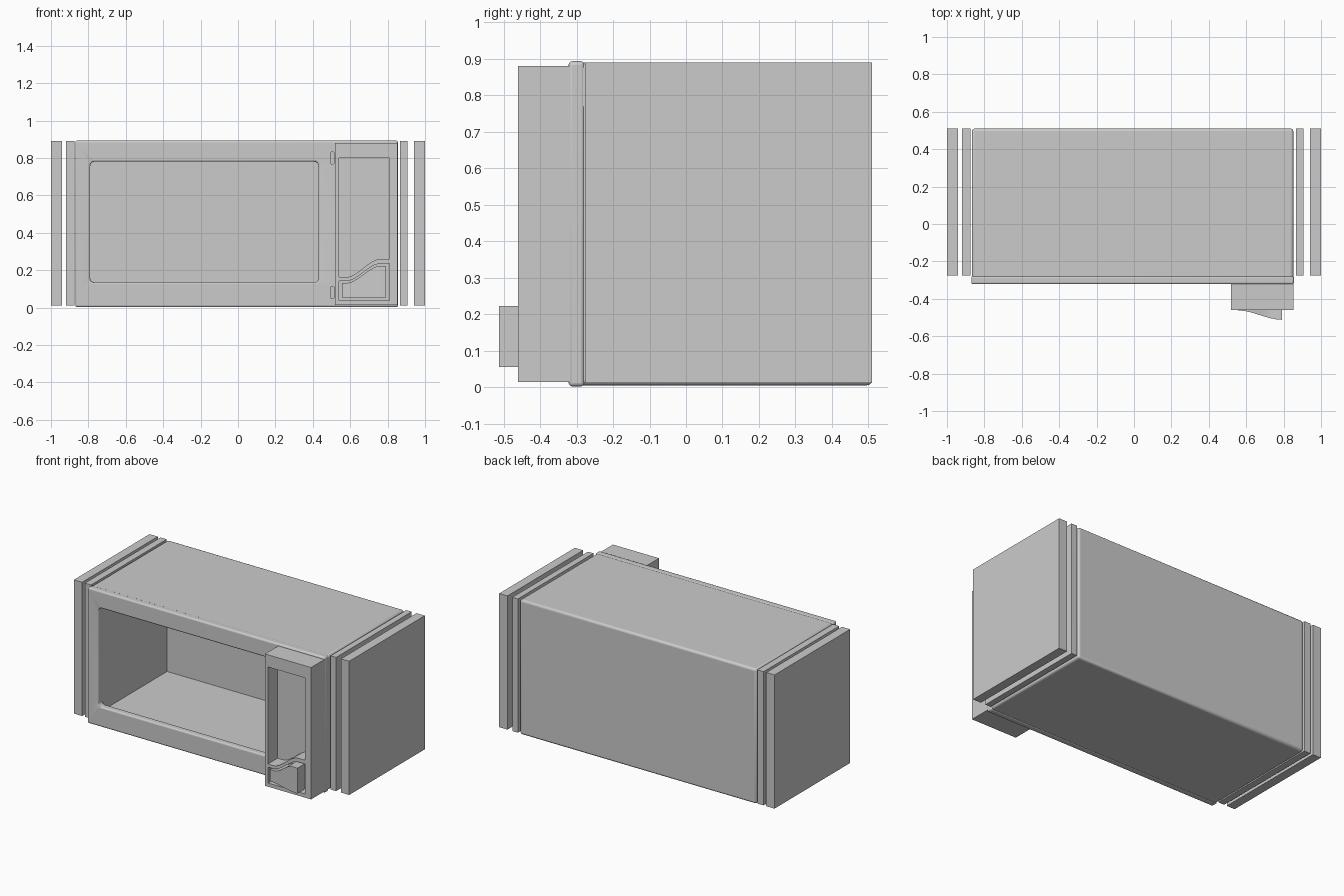
import bpy, bmesh, math
from mathutils import Vector

cube = bpy.data.objects.get("Cube")
if cube:
    bpy.data.objects.remove(cube, do_unlink=True)

grey = bpy.data.materials.new("plain_grey")
grey.use_nodes = True
COLOUR = (0.6, 0.6, 0.6, 1)
grey.diffuse_color = COLOUR
grey.node_tree.nodes["Principled BSDF"].inputs["Base Color"].default_value = COLOUR


def finish(name, bm):
    bmesh.ops.recalc_face_normals(bm, faces=bm.faces)
    mesh = bpy.data.meshes.new(name)
    bm.to_mesh(mesh)
    bm.free()
    mesh.materials.append(grey)
    obj = bpy.data.objects.new(name, mesh)
    bpy.context.collection.objects.link(obj)
    return obj


def box(name, x, y, z):
    bm = bmesh.new()
    bmesh.ops.create_cube(bm, size=1)
    for v in bm.verts:
        v.co = Vector([(r[0] + r[1]) / 2 + c * (r[1] - r[0])
                       for c, r in zip(v.co, (x, y, z))])
    return finish(name, bm)


def prism(name, outline, y):
    """Extrude an (x, z) outline along y."""
    bm = bmesh.new()
    face = bm.faces.new([bm.verts.new((px, y[0], pz)) for px, pz in outline])
    out = bmesh.ops.extrude_face_region(bm, geom=[face])
    for v in out["geom"]:
        if isinstance(v, bmesh.types.BMVert):
            v.co.y = y[1]
    return finish(name, bm)


def rounded_rect(x, z, r, steps=4):
    pts = []
    corners = ((x[1] - r, z[1] - r), (x[0] + r, z[1] - r),
               (x[0] + r, z[0] + r), (x[1] - r, z[0] + r))
    for i, (cx, cz) in enumerate(corners):
        for k in range(steps + 1):
            a = math.pi / 2 * (i + k / steps)
            pts.append((cx + r * math.cos(a), cz + r * math.sin(a)))
    return pts


def cut(obj, cutter):
    mod = obj.modifiers.new("cut", 'BOOLEAN')
    mod.operation = 'DIFFERENCE'
    mod.solver = 'EXACT'
    mod.object = cutter
    cutter.hide_render = True
    cutter.hide_viewport = True
    cutter.display_type = 'WIRE'


def bevel(obj, width):
    mod = obj.modifiers.new("bevel", 'BEVEL')
    mod.width = width
    mod.segments = 3
    mod.limit_method = 'ANGLE'


def smooth(obj):
    bpy.ops.object.select_all(action='DESELECT')
    obj.select_set(True)
    bpy.context.view_layer.objects.active = obj
    bpy.ops.object.shade_smooth_by_angle(angle=math.radians(35))


# Oven shell with its cooking cavity
body = box("oven_body", (-0.867, 0.852), (-0.3, 0.51), (0.005, 0.89))
smooth(body)
bevel(body, 0.014)
cut(body, box("cavity_cutter", (-0.795, 0.44), (-0.5, 0.4), (0.085, 0.83)))

# Front frame with a round-cornered opening and two latch slots
frame = box("front_frame", (-0.87, 0.855), (-0.322, -0.278), (0.002, 0.893))
smooth(frame)
cut(frame, prism("opening_cutter", rounded_rect((-0.79, 0.43), (0.135, 0.78), 0.022),
                 (-0.5, -0.1)))
bevel(frame, 0.01)
for label, z in (("upper", 0.8), ("lower", 0.08)):
    slot = rounded_rect((0.494, 0.514), (z - 0.032, z + 0.032), 0.007)
    cut(frame, prism(label + "_slot_cutter", slot, (-0.4, -0.305)))

# Two upright plates on each side
for name, x in (("right_outer_plate", (-1, -0.94)), ("right_inner_plate", (-0.92, -0.875)),
                ("left_inner_plate", (0.865, 0.905)), ("left_outer_plate", (0.94, 1))):
    box(name, x, (-0.275, 0.51), (0.012, 0.89))


def swoop(x, low, high):
    """Height of the S-shaped line crossing the control panel."""
    t = min(max((x - 0.58) / 0.18, 0), 1)
    return low + (high - low) * t * t * (3 - 2 * t)


def steps(a, b, n=14):
    return [a + (b - a) * i / n for i in range(n + 1)]


# Control panel with a display recess and a button pocket
panel = box("control_panel", (0.518, 0.853), (-0.46, -0.315), (0.014, 0.88))
xs = steps(0.54, 0.81)
display = [(x, swoop(x, 0.163, 0.26)) for x in xs] + [(0.81, 0.8), (0.54, 0.8)]
pocket = [(x, swoop(x, 0.142, 0.235)) for x in xs] + [(0.81, 0.038), (0.54, 0.038)]
cut(panel, prism("display_cutter", display, (-0.6, -0.36)))
cut(panel, prism("pocket_cutter", pocket, (-0.6, -0.36)))

# Door button: sections lofted along x, its face sweeping forward
bm = bmesh.new()
rings = []
for x in steps(0.555, 0.79):
    t = (x - 0.555) / 0.235
    front = -0.462 - 0.05 * t * t * (3 - 2 * t)
    top = swoop(x, 0.132, 0.222)
    rings.append([bm.verts.new((x, y, z)) for y, z in
                  ((-0.35, 0.055), (front, 0.055), (front, top), (-0.35, top))])
for a, b in zip(rings, rings[1:]):
    for i in range(4):
        j = (i + 1) % 4
        bm.faces.new((a[i], a[j], b[j], b[i]))
bm.faces.new(rings[0])
bm.faces.new(rings[-1])
smooth(finish("door_button", bm))
